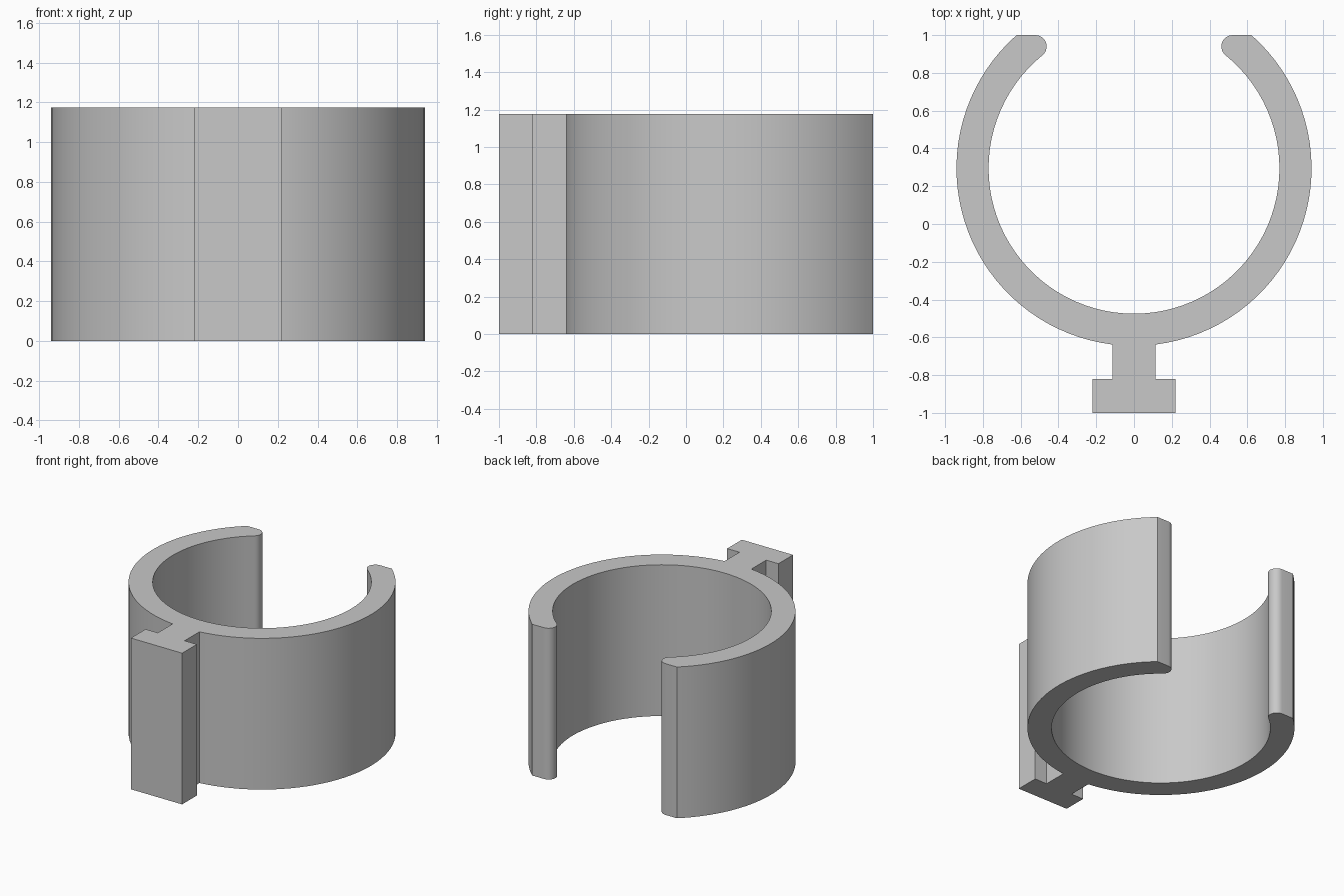
import bpy, bmesh, math

if "Cube" in bpy.data.objects:
    bpy.data.objects.remove(bpy.data.objects["Cube"])

HEIGHT = 1.175
CY = 0.295                    # ring centre on y
R_OUT, R_IN, R_TIP = 0.94, 0.77, 0.06


def arc(cx, cy, r, a0, a1, n):
    """Points along an arc, both ends included."""
    return [(cx + r * math.cos(a0 + (a1 - a0) * i / n),
             cy + r * math.sin(a0 + (a1 - a0) * i / n)) for i in range(n + 1)]


# Rounded lip: touches the flat back plane y = 1 and the inner wall
tip_y = 1.0 - R_TIP
tip_x = math.sqrt((R_IN + R_TIP) ** 2 - (tip_y - CY) ** 2)
tip_angle = math.atan2(tip_y - CY, tip_x)

# Right half of the profile, from the foot of the rail to the inner bottom
stem, flange = 0.115, 0.22
half = [(flange, -1.0), (flange, -0.82), (stem, -0.82)]
half += arc(0, CY, R_OUT, -math.acos(stem / R_OUT), math.asin((1 - CY) / R_OUT), 36)
half += arc(tip_x, tip_y, R_TIP, math.pi / 2, math.pi + tip_angle, 10)
half += arc(0, CY, R_IN, tip_angle, -math.pi / 2, 36)[1:]

# Mirror to the left side, sharing the inner bottom point
profile = half + [(-x, y) for x, y in reversed(half[:-1])]

# Extrude the closed profile upwards
bm = bmesh.new()
base = bm.faces.new([bm.verts.new((x, y, 0)) for x, y in profile])
top = bmesh.ops.extrude_face_region(bm, geom=[base], use_keep_orig=True)["geom"]
bmesh.ops.translate(bm, vec=(0, 0, HEIGHT),
                    verts=[v for v in top if isinstance(v, bmesh.types.BMVert)])
bmesh.ops.recalc_face_normals(bm, faces=bm.faces)

mesh = bpy.data.meshes.new("pipe_clip")
bm.to_mesh(mesh)
bm.free()

grey = bpy.data.materials.new("light grey")
grey.diffuse_color = (0.58, 0.58, 0.58, 1)
grey.use_nodes = True
grey.node_tree.nodes["Principled BSDF"].inputs["Base Color"].default_value = grey.diffuse_color
mesh.materials.append(grey)

clip = bpy.data.objects.new("pipe_clip", mesh)
bpy.context.collection.objects.link(clip)
bpy.context.view_layer.objects.active = clip
clip.select_set(True)
bpy.ops.object.shade_smooth_by_angle(angle=math.radians(30))
